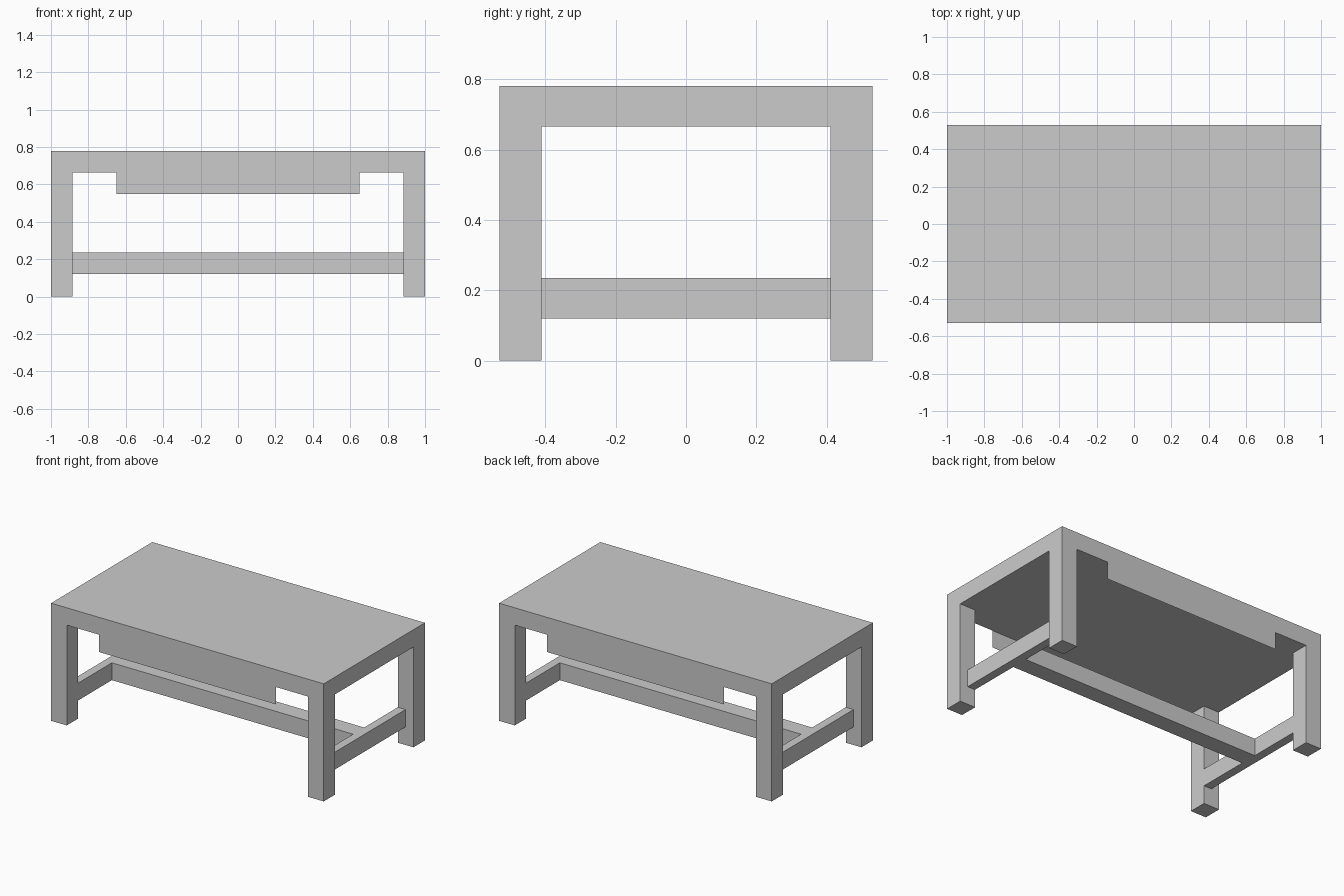
import bpy, bmesh, math
from mathutils import Vector

if "Cube" in bpy.data.objects:
    bpy.data.objects.remove(bpy.data.objects["Cube"])

HX, HY = 1.0, 0.53            # tabletop half sizes
LX, LY = 0.885, 0.41          # inner faces of the legs
Z_TOP, Z_UNDER = 0.78, 0.665
Z_APRON = 0.55
Z_RAIL0, Z_RAIL1 = 0.12, 0.235


def finish(name, bm):
    mesh = bpy.data.meshes.new(name)
    bm.to_mesh(mesh)
    bm.free()
    obj = bpy.data.objects.new(name, mesh)
    bpy.context.collection.objects.link(obj)
    return obj


# tabletop slab with four legs extruded from its corners
bm = bmesh.new()
bmesh.ops.create_cube(bm, size=1)
bmesh.ops.scale(bm, vec=(2 * HX, 2 * HY, Z_TOP - Z_UNDER), verts=bm.verts)
bmesh.ops.translate(bm, vec=(0, 0, (Z_TOP + Z_UNDER) / 2), verts=bm.verts)
for axis, d in ((0, LX), (1, LY)):
    for s in (-1, 1):
        co = Vector((0, 0, 0))
        no = Vector((0, 0, 0))
        co[axis], no[axis] = s * d, 1
        bmesh.ops.bisect_plane(bm, geom=bm.verts[:] + bm.edges[:] + bm.faces[:],
                               plane_co=co, plane_no=no)
bm.normal_update()
corners = []
for f in bm.faces:
    c = f.calc_center_median()
    if f.normal.z < -0.5 and abs(c.x) > LX and abs(c.y) > LY:
        corners.append(f)
legs = bmesh.ops.extrude_discrete_faces(bm, faces=corners)["faces"]
for v in {v for f in legs for v in f.verts}:
    v.co.z = 0
bmesh.ops.remove_doubles(bm, verts=bm.verts, dist=1e-5)
bmesh.ops.dissolve_limit(bm, angle_limit=math.radians(1),
                         verts=bm.verts, edges=bm.edges)
finish("tabletop_and_legs", bm)

# thin apron panels flush with the long sides
for name, s in (("front_apron", -1), ("back_apron", 1)):
    bm = bmesh.new()
    pts = [(0.65 * s, Z_APRON), (-0.65 * s, Z_APRON),
           (-0.65 * s, Z_UNDER), (0.65 * s, Z_UNDER)]
    bm.faces.new([bm.verts.new((x, s * HY, z)) for x, z in pts])
    finish(name, bm)

# H-shaped stretcher: two side rails joined by a long centre rail
RX, RY = 0.942, 0.058
quarter = [(LX, RY), (LX, LY), (RX, LY)]
outline = (quarter + [(x, -y) for x, y in reversed(quarter)]
           + [(-x, -y) for x, y in quarter]
           + [(-x, y) for x, y in reversed(quarter)])
bm = bmesh.new()
base = bm.faces.new([bm.verts.new((x, y, Z_RAIL0)) for x, y in outline])
ext = bmesh.ops.extrude_face_region(bm, geom=[base], use_keep_orig=True)["geom"]
bmesh.ops.translate(bm, vec=(0, 0, Z_RAIL1 - Z_RAIL0),
                    verts=[g for g in ext if isinstance(g, bmesh.types.BMVert)])
bmesh.ops.recalc_face_normals(bm, faces=bm.faces)
finish("stretcher", bm)
